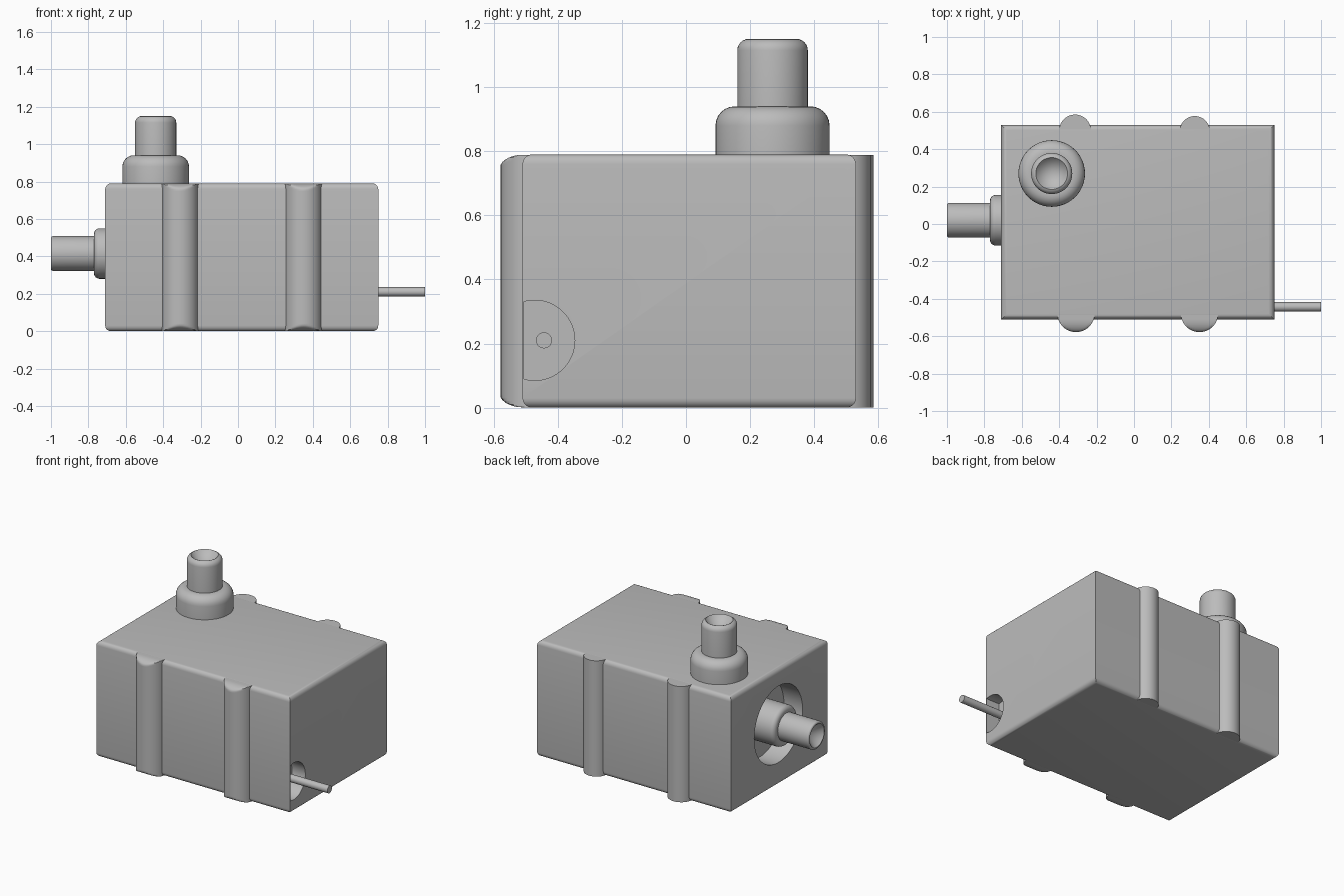
import bpy, bmesh, math
from mathutils import Vector, Matrix

if "Cube" in bpy.data.objects:
    bpy.data.objects.remove(bpy.data.objects["Cube"])

grey = bpy.data.materials.new("plain grey")
grey.use_nodes = True
COLOUR = (0.5, 0.5, 0.5, 1)
grey.diffuse_color = COLOUR
grey.node_tree.nodes["Principled BSDF"].inputs["Base Color"].default_value = COLOUR


def finish(name, bm):
    bmesh.ops.recalc_face_normals(bm, faces=bm.faces)
    mesh = bpy.data.meshes.new(name)
    bm.to_mesh(mesh)
    bm.free()
    mesh.materials.append(grey)
    obj = bpy.data.objects.new(name, mesh)
    bpy.context.collection.objects.link(obj)
    return obj


def smooth(obj):
    bpy.ops.object.select_all(action='DESELECT')
    obj.select_set(True)
    bpy.context.view_layer.objects.active = obj
    bpy.ops.object.shade_smooth_by_angle(angle=math.radians(35))


def shoulder(radius, height, fillet):
    """Quarter-round outer corner as (radius, height) points."""
    steps = [i / 6 * math.pi / 2 for i in range(7)]
    return [(radius - fillet + fillet * math.cos(a),
             height - fillet + fillet * math.sin(a)) for a in steps]


def lathe(name, profile, matrix):
    bm = bmesh.new()
    verts = [bm.verts.new((r, 0, h)) for r, h in profile]
    edges = [bm.edges.new(pair) for pair in zip(verts, verts[1:])]
    bmesh.ops.spin(bm, geom=verts + edges, cent=(0, 0, 0), axis=(0, 0, 1),
                   angle=2 * math.pi, steps=48, use_duplicate=False)
    bmesh.ops.remove_doubles(bm, verts=bm.verts, dist=0.0005)
    bm.transform(matrix)
    obj = finish(name, bm)
    smooth(obj)


def x_cylinder(radius, x0, x1, y, z, segments=64):
    bm = bmesh.new()
    place = Matrix.Translation(((x0 + x1) / 2, y, z)) @ Matrix.Rotation(math.pi / 2, 4, 'Y')
    bmesh.ops.create_cone(bm, cap_ends=True, segments=segments, radius1=radius,
                          radius2=radius, depth=x1 - x0, matrix=place)
    return bm


# Main dimensions
LEFT, RIGHT, FRONT, BACK, TOP = -0.71, 0.75, -0.51, 0.53, 0.79

# Body: box with rounded top and bottom rims and sharp upright corners
bm = bmesh.new()
bmesh.ops.create_cube(bm, size=1)
for v in bm.verts:
    v.co = (RIGHT if v.co.x > 0 else LEFT, BACK if v.co.y > 0 else FRONT,
            TOP if v.co.z > 0 else 0)
rims = [e for e in bm.edges if abs(e.verts[0].co.z - e.verts[1].co.z) < 0.01]
bmesh.ops.bevel(bm, geom=rims, offset=0.03, segments=5, profile=0.5, affect='EDGES')
body = finish("body", bm)

# Round inlet recess, and cable recess stopped by the front wall
inlet_cut = finish("inlet_recess_cutter", x_cylinder(0.26, LEFT - 0.1, LEFT + 0.14, 0.02, 0.415))
bm = x_cylinder(0.125, RIGHT - 0.1, RIGHT + 0.1, -0.472, 0.21)
cut = bmesh.ops.bisect_plane(bm, geom=bm.verts[:] + bm.edges[:] + bm.faces[:],
                             plane_co=(0, FRONT + 0.004, 0), plane_no=(0, -1, 0),
                             clear_outer=True)
bmesh.ops.holes_fill(bm, edges=[e for e in bm.edges if e.is_boundary])
cable_cut = finish("cable_recess_cutter", bm)
bpy.context.view_layer.objects.active = body
for cutter in (inlet_cut, cable_cut):
    mod = body.modifiers.new("recess", 'BOOLEAN')
    mod.operation, mod.solver, mod.object = 'DIFFERENCE', 'EXACT', cutter
    bpy.ops.object.modifier_apply(modifier=mod.name)
    bpy.data.objects.remove(cutter)
smooth(body)


# Upright ribs; the front ones have rounded-over ends
def rib(name, x, y, radius, rounded):
    low, high, reach, drop = 0.001, TOP - 0.001, 0.075, 0.05
    ease = [drop * (1 - math.cos(i / 8 * math.pi / 2)) for i in range(9)]
    levels = [low + d for d in ease] + [high - d for d in reversed(ease)]
    bm = bmesh.new()
    rings = []
    for z in levels:
        t = min(1, min(z - low, high - z) / drop)
        limit = FRONT - reach * math.sqrt(max(0, 1 - (1 - t) ** 2))
        ring = []
        for i in range(48):
            a = i / 48 * 2 * math.pi
            py = y + radius * math.sin(a)
            if rounded:
                py = max(py, limit)
            ring.append(bm.verts.new((x + radius * math.cos(a), py, z)))
        rings.append(ring)
    for lower, upper in zip(rings, rings[1:]):
        for i in range(48):
            j = (i + 1) % 48
            bm.faces.new((lower[i], lower[j], upper[j], upper[i]))
    bm.faces.new(rings[0])
    bm.faces.new(rings[-1])
    smooth(finish(name, bm))


rib("front_rib_right", -0.31, -0.478, 0.1, True)
rib("front_rib_left", 0.35, -0.478, 0.1, True)
rib("back_rib_right", -0.315, 0.5, 0.085, False)
rib("back_rib_left", 0.325, 0.497, 0.08, False)

# Outlet on top: collar, spout and conical bore
outlet = ([(0, 0), (0.178, 0)] + shoulder(0.178, 0.15, 0.06)
          + [(0.11, 0.15)] + shoulder(0.11, 0.36, 0.035)[:-1]
          + [(0.085, 0.36), (0, 0.26)])
lathe("outlet_nozzle", outlet, Matrix.Translation((-0.44, 0.27, TOP)))

# Inlet on the side, standing in its recess
inlet = ([(0, 0), (0.135, 0)] + shoulder(0.135, 0.2, 0.03)
         + [(0.093, 0.2)] + shoulder(0.093, 0.43, 0.012)
         + [(0.078, 0.43), (0, 0.34)])
lathe("inlet_nozzle", inlet, Matrix.Translation((LEFT + 0.14, 0.02, 0.415))
      @ Matrix.Rotation(-math.pi / 2, 4, 'Y'))

# Power cable
smooth(finish("cable", x_cylinder(0.025, RIGHT - 0.1, 1.0, -0.443, 0.21, 24)))
